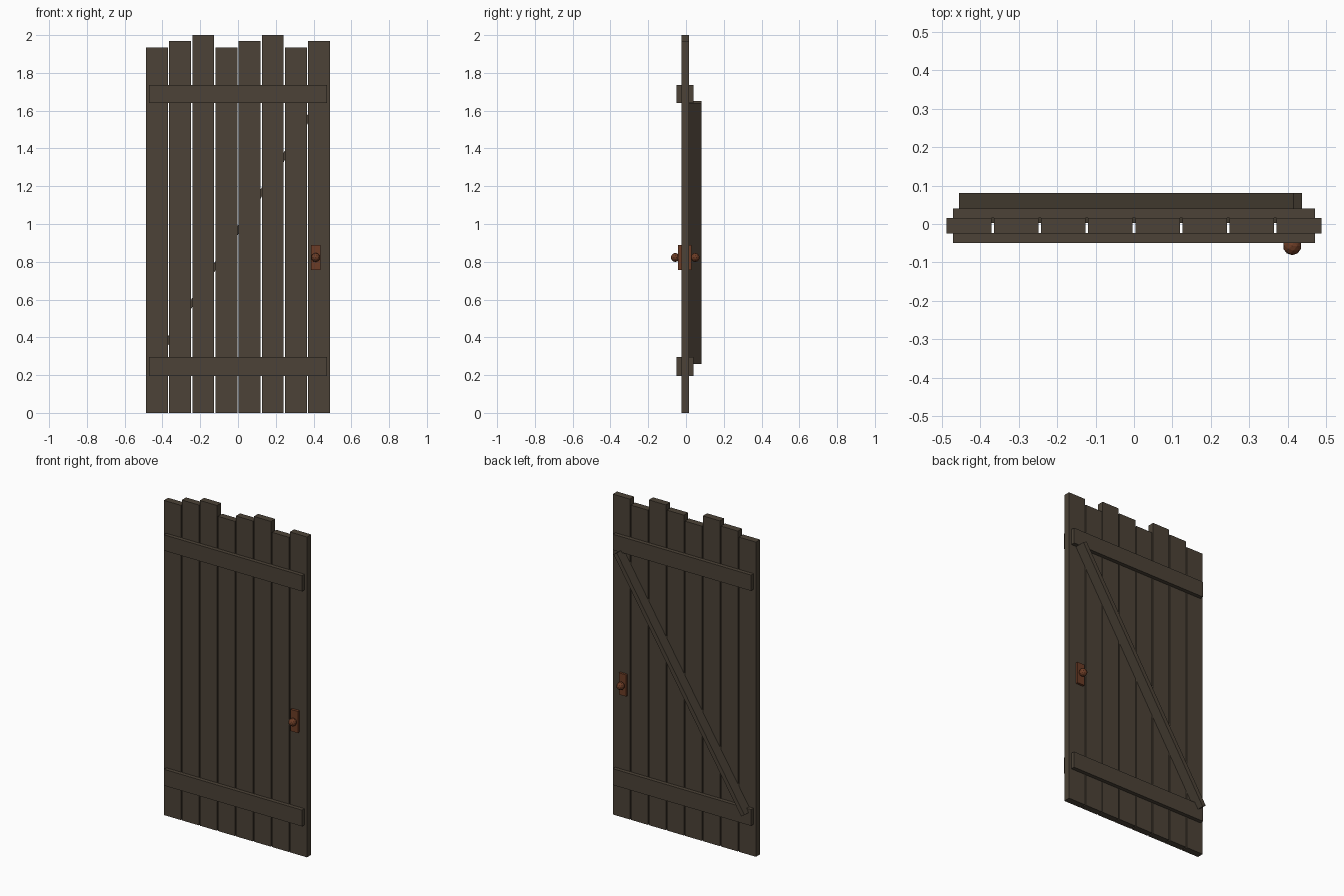
import bpy, math
from mathutils import Matrix

if "Cube" in bpy.data.objects:
    bpy.data.objects.remove(bpy.data.objects["Cube"])


def material(name, rgb):
    m = bpy.data.materials.new(name)
    m.diffuse_color = (*rgb, 1)
    m.use_nodes = True
    m.node_tree.nodes["Principled BSDF"].inputs["Base Color"].default_value = m.diffuse_color
    return m


wood = material("dark weathered wood", (0.072, 0.055, 0.038))
rust = material("rusty metal", (0.150, 0.046, 0.019))


def box(name, x, y, z, mat, tilt=0):
    """Box from (min, max) ranges, optionally tilted about y through its centre."""
    bpy.ops.mesh.primitive_cube_add(size=1)
    ob = bpy.context.object
    ob.name = name
    size = [b - a for a, b in (x, y, z)]
    mid = [(a + b) / 2 for a, b in (x, y, z)]
    ob.data.transform(Matrix.Rotation(tilt, 4, 'Y') @ Matrix.Diagonal((*size, 1)))
    ob.location = mid
    ob.data.materials.append(mat)
    return ob


# Vertical planks with stepped tops
PITCH, WIDTH = 0.1225, 0.116
for i in range(8):
    cx = (i - 3.5) * PITCH
    top = (1.935, 1.97, 2.0)[i % 3]
    box(f"plank_{i + 1}", (cx - WIDTH / 2, cx + WIDTH / 2), (-0.025, 0.016), (0, top), wood)

# Horizontal rails on both faces
for level, z in (("lower", (0.195, 0.295)), ("upper", (1.64, 1.737))):
    box(f"{level}_front_rail", (-0.47, 0.47), (-0.049, -0.024), z, wood)
    box(f"{level}_back_rail", (-0.47, 0.47), (0.015, 0.040), z, wood)

# Diagonal brace across the back
L, W = 1.63, 0.026
box("diagonal_brace", (-0.009 - L / 2, -0.009 + L / 2), (0.003, 0.081),
    (0.955 - W / 2, 0.955 + W / 2), wood, -math.radians(57.8))

# Handle plates and knobs on both faces
for side, plate_y, knob_y in (("front", (-0.042, -0.024), -0.057),
                              ("back", (0.015, 0.030), 0.049)):
    box(f"{side}_handle_plate", (0.386, 0.436), plate_y, (0.757, 0.89), rust)
    bpy.ops.mesh.primitive_ico_sphere_add(subdivisions=2, radius=0.024,
                                          location=(0.411, knob_y, 0.823))
    knob = bpy.context.object
    knob.name = f"{side}_knob"
    knob.data.materials.append(rust)
